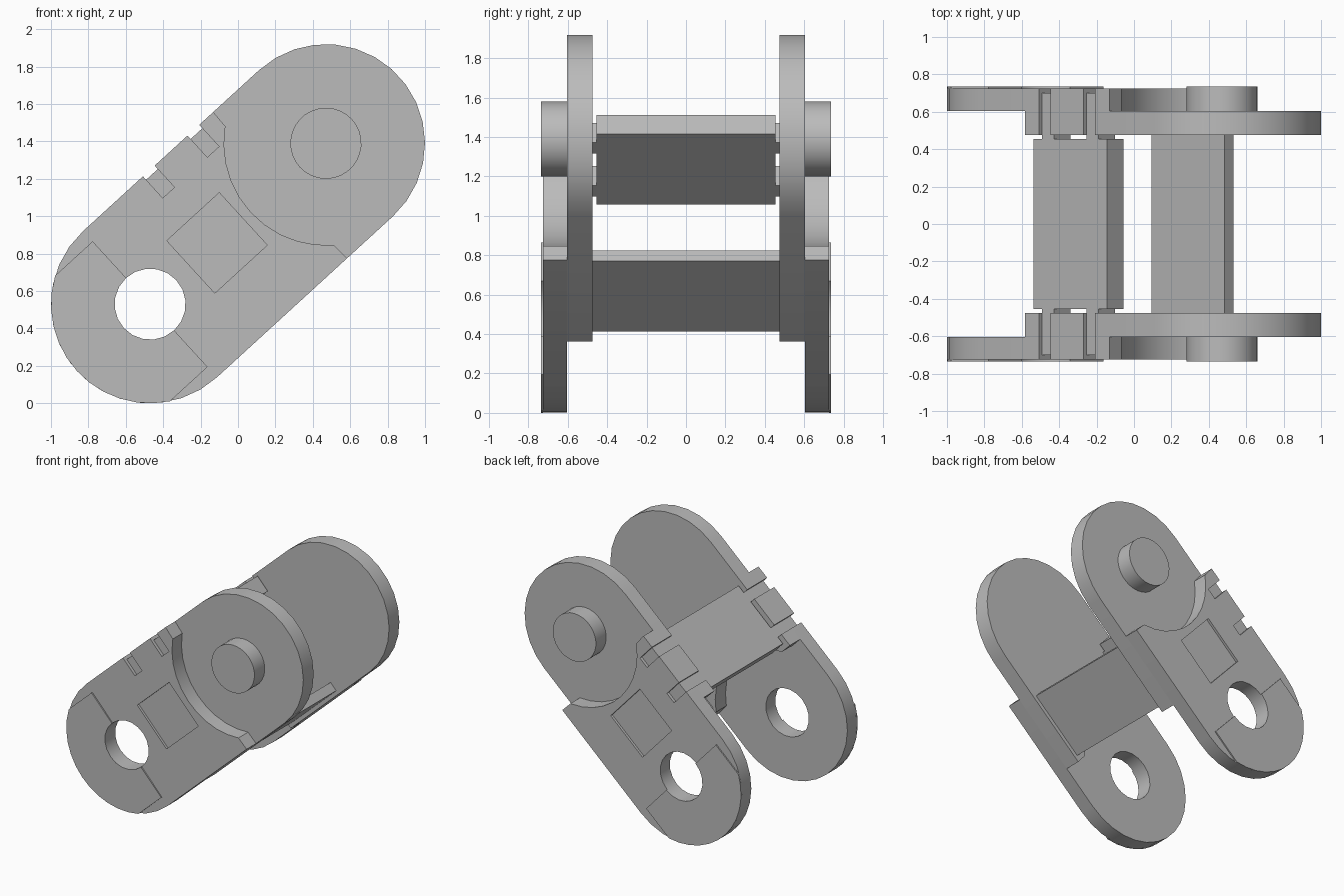
import bpy, bmesh, math

if "Cube" in bpy.data.objects:
    bpy.data.objects.remove(bpy.data.objects["Cube"], do_unlink=True)

# Link frame: u runs along the link, v across it, tilted in the xz plane
TILT = math.atan2(0.86, 0.94)
MID_Z = 0.96
PIVOT = 0.637       # pivot centres at u = +-PIVOT
R = 0.53            # end radius and half width
HOLE = 0.19
INNER, SEAM, OUTER, PAD = 0.475, 0.605, 0.725, 0.735
SLOTS = ((-0.204, -0.119), (0.119, 0.204))
SLOT_FLOOR = 0.373

grey = bpy.data.materials.new("plain_grey")
grey.use_nodes = True
grey.diffuse_color = (0.5, 0.5, 0.5, 1)
grey.node_tree.nodes["Principled BSDF"].inputs["Base Color"].default_value = (0.5, 0.5, 0.5, 1)


def place(u, v, y):
    c, s = math.cos(TILT), math.sin(TILT)
    return (u * c - v * s, y, MID_Z + u * s + v * c)


def prism(name, outline, y0, y1):
    """Extrude a (u, v) outline between two depths."""
    bm = bmesh.new()
    face = bm.faces.new([bm.verts.new(place(u, v, y0)) for u, v in outline])
    new = bmesh.ops.extrude_face_region(bm, geom=[face])["geom"]
    for vert in new:
        if isinstance(vert, bmesh.types.BMVert):
            vert.co.y = y1
    bmesh.ops.recalc_face_normals(bm, faces=bm.faces)
    mesh = bpy.data.meshes.new(name)
    bm.to_mesh(mesh)
    bm.free()
    mesh.materials.append(grey)
    obj = bpy.data.objects.new(name, mesh)
    bpy.context.collection.objects.link(obj)
    return obj


def activate(obj):
    bpy.ops.object.select_all(action="DESELECT")
    obj.select_set(True)
    bpy.context.view_layer.objects.active = obj


def cut(obj, cutter):
    cutter.hide_render = True
    mod = obj.modifiers.new("cut", "BOOLEAN")
    mod.operation = "DIFFERENCE"
    mod.solver = "EXACT"
    mod.object = cutter
    activate(obj)
    bpy.ops.object.modifier_apply(modifier=mod.name)
    bpy.data.objects.remove(cutter, do_unlink=True)


def smooth(obj):
    activate(obj)
    bpy.ops.object.shade_smooth_by_angle(angle=math.radians(30))


def arc(u, r, start, end, steps):
    angles = [math.radians(start + (end - start) * i / steps) for i in range(steps + 1)]
    return [(u + r * math.cos(a), r * math.sin(a)) for a in angles]


def box(u0, u1, v0, v1):
    return [(u0, v0), (u1, v0), (u1, v1), (u0, v1)]


def plate_outline(flip):
    """Round end, straight sides, slotted top edge and a concave far end."""
    points = arc(-PIVOT, R, 90, 270, 15)
    points += [(0.306, -R)] + arc(PIVOT, 0.545, 232, 128, 10) + [(0.306, R)]
    for a, b in reversed(SLOTS):
        points += [(b, R), (b, SLOT_FLOOR), (a, SLOT_FLOOR), (a, R)]
    return [(flip * u, v) for u, v in points]


for side, label in ((-1, "front"), (1, "back")):
    # Outer plate with pivot hole and a shallow square recess
    outer = prism(label + "_outer_plate", plate_outline(1), side * SEAM, side * OUTER)
    cut(outer, prism("hole_cutter", arc(-PIVOT, HOLE, 90, 450, 20)[:-1], side * 0.5, side * 0.9))
    cut(outer, prism("recess_cutter", box(-0.342, 0.038, -0.19, 0.19), side * 0.705, side * 0.9))

    # Inner plate carrying the pivot pin
    inner = prism(label + "_inner_plate", plate_outline(-1), side * INNER, side * SEAM)
    pin = prism(label + "_pivot_pin", arc(PIVOT, HOLE, 0, 360, 30)[:-1], side * 0.59, side * PAD)

    # Thin raised pad on the tip, around half of the hole
    limit = math.degrees(math.asin(0.455 / R))
    pad_outline = [(-PIVOT, 0.455)] + arc(-PIVOT, R, 180 - limit, 180 + limit, 12)
    pad_outline += [(-PIVOT, -0.455)] + arc(-PIVOT, HOLE, 270, 90, 10)
    pad = prism(label + "_tip_pad", pad_outline, side * OUTER, side * PAD)

    # Cover tabs sitting in the slots
    for i, (a, b) in enumerate(SLOTS):
        prism(f"{label}_cover_tab_{i + 1}", box(a, b, SLOT_FLOOR, 0.505), side * 0.45, side * 0.70)

    for obj in (outer, inner, pin, pad):
        smooth(obj)

# Cross pieces joining both sides
prism("top_cover", box(-0.265, 0.265, SLOT_FLOOR, 0.505), -0.455, 0.455)
prism("bottom_bar", box(-0.265, 0.265, -0.50, -0.427), -0.48, 0.48)
